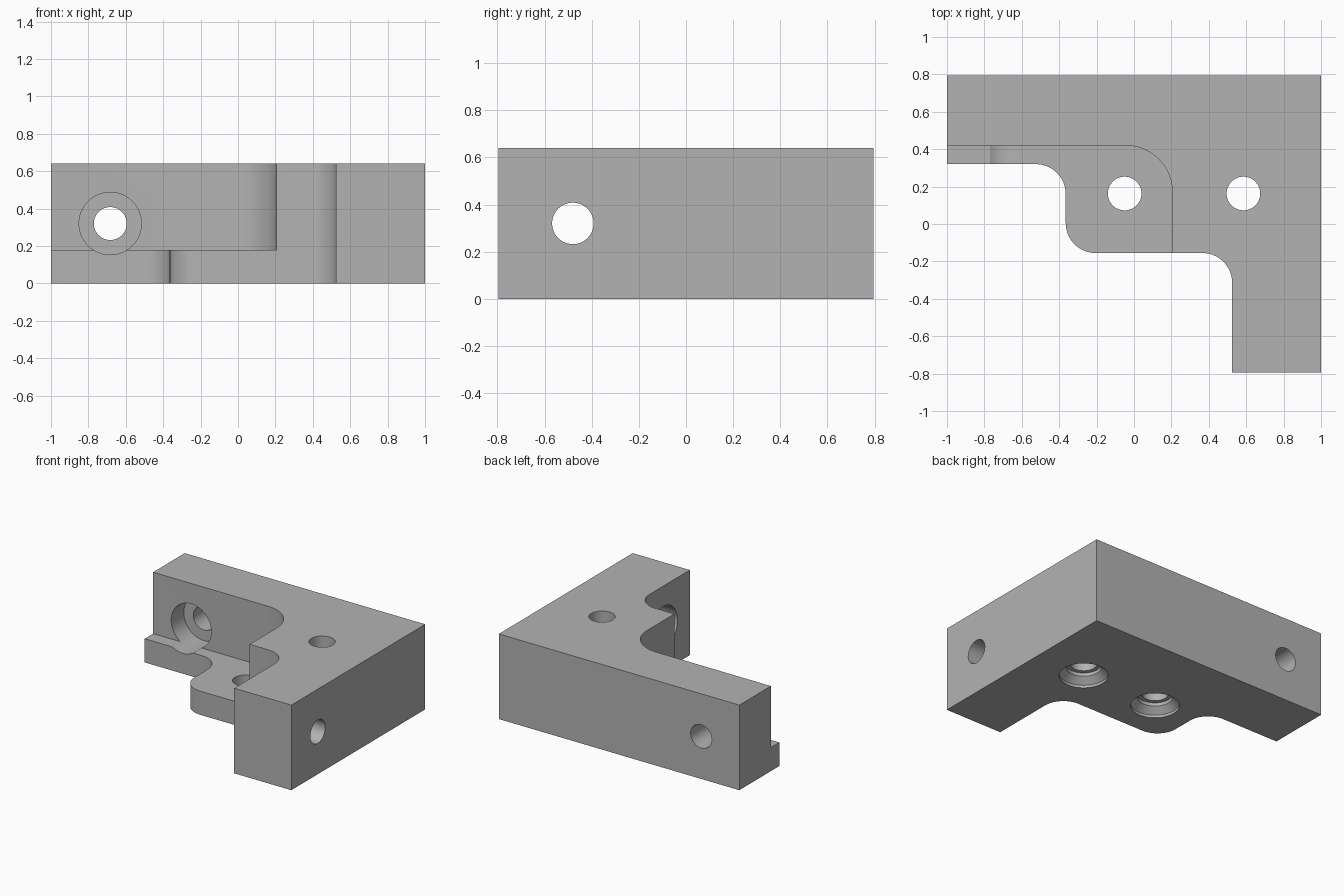
import bpy, bmesh, math
from mathutils import Matrix

if "Cube" in bpy.data.objects:
    bpy.data.objects.remove(bpy.data.objects["Cube"])

grey = bpy.data.materials.new("plain grey")
grey.diffuse_color = (0.45, 0.45, 0.45, 1)
grey.use_nodes = True
grey.node_tree.nodes["Principled BSDF"].inputs["Base Color"].default_value = grey.diffuse_color


def arc(cx, cy, r, a0, a1, n=16):
    """Points along a rounded corner, angles in degrees."""
    return [(cx + r * math.cos(math.radians(a0 + (a1 - a0) * i / n)),
             cy + r * math.sin(math.radians(a0 + (a1 - a0) * i / n))) for i in range(n + 1)]


def make_object(name, bm):
    bmesh.ops.recalc_face_normals(bm, faces=bm.faces)
    mesh = bpy.data.meshes.new(name)
    bm.to_mesh(mesh)
    bm.free()
    mesh.materials.append(grey)
    ob = bpy.data.objects.new(name, mesh)
    bpy.context.collection.objects.link(ob)
    return ob


def prism(name, outline, z0, z1):
    bm = bmesh.new()
    face = bm.faces.new([bm.verts.new((x, y, z0)) for x, y in outline])
    top = bmesh.ops.extrude_face_region(bm, geom=[face])["geom"]
    bmesh.ops.translate(bm, vec=(0, 0, z1 - z0),
                        verts=[v for v in top if isinstance(v, bmesh.types.BMVert)])
    return make_object(name, bm)


def lathe(name, profile, matrix, n=64):
    """Solid of revolution about local z from (radius, height) pairs."""
    bm = bmesh.new()
    rings = [[bm.verts.new((r * math.cos(2 * math.pi * i / n), r * math.sin(2 * math.pi * i / n), h))
              for i in range(n)] for r, h in profile]
    for a, b in zip(rings, rings[1:]):
        for i in range(n):
            j = (i + 1) % n
            bm.faces.new((a[i], a[j], b[j], b[i]))
    bm.faces.new(rings[0])
    bm.faces.new(rings[-1])
    bmesh.ops.transform(bm, matrix=matrix, verts=bm.verts)
    return make_object(name, bm)


# Corner bracket body
R = 0.16
body = prism("corner_bracket",
             [(-1, 0.795), (1, 0.795), (1, -0.795), (0.525, -0.795)]
             + arc(0.365, -0.315, R, 0, 90)
             + arc(-0.205, 0.005, R, 270, 180)
             + arc(-0.525, 0.16, R, 0, 90)
             + [(-1, 0.32)], 0, 0.64)

# Raised-side pocket that leaves a thin floor plate
cutters = [prism("pocket_cutter",
                 [(-1.2, -0.4), (0.205, -0.4)] + arc(-0.045, 0.17, 0.25, 0, 90, 24) + [(-1.2, 0.42)],
                 0.178, 0.9)]

# Vertical countersunk holes, opening downward
sink = [(0.167, -0.1), (0.167, 0.02), (0.12, 0.065), (0.12, 0.09), (0.09, 0.09), (0.09, 0.9)]
for i, x in enumerate((-0.05, 0.585)):
    cutters.append(lathe(f"countersink_cutter_{i}", sink, Matrix.Translation((x, 0.163, 0))))

# Horizontal counterbored holes through both legs
cutters.append(lathe("back_leg_bore_cutter",
                     [(0.167, 0), (0.167, 0.57), (0.088, 0.57), (0.088, 1.1)],
                     Matrix.Translation((-0.683, 0, 0.32)) @ Matrix.Rotation(-math.pi / 2, 4, 'X')))
cutters.append(lathe("side_leg_bore_cutter",
                     [(0.167, 0.3), (0.167, 0.775), (0.088, 0.775), (0.088, 1.3)],
                     Matrix.Translation((0, -0.48, 0.32)) @ Matrix.Rotation(math.pi / 2, 4, 'Y')))

bpy.context.view_layer.objects.active = body
for c in cutters:
    mod = body.modifiers.new(c.name, 'BOOLEAN')
    mod.operation = 'DIFFERENCE'
    mod.solver = 'EXACT'
    mod.object = c
    bpy.ops.object.modifier_apply(modifier=mod.name)
    bpy.data.objects.remove(c)

# Smooth curved walls, crisp edges
bpy.ops.object.select_all(action='DESELECT')
body.select_set(True)
bpy.ops.object.shade_smooth_by_angle(angle=math.radians(25))
